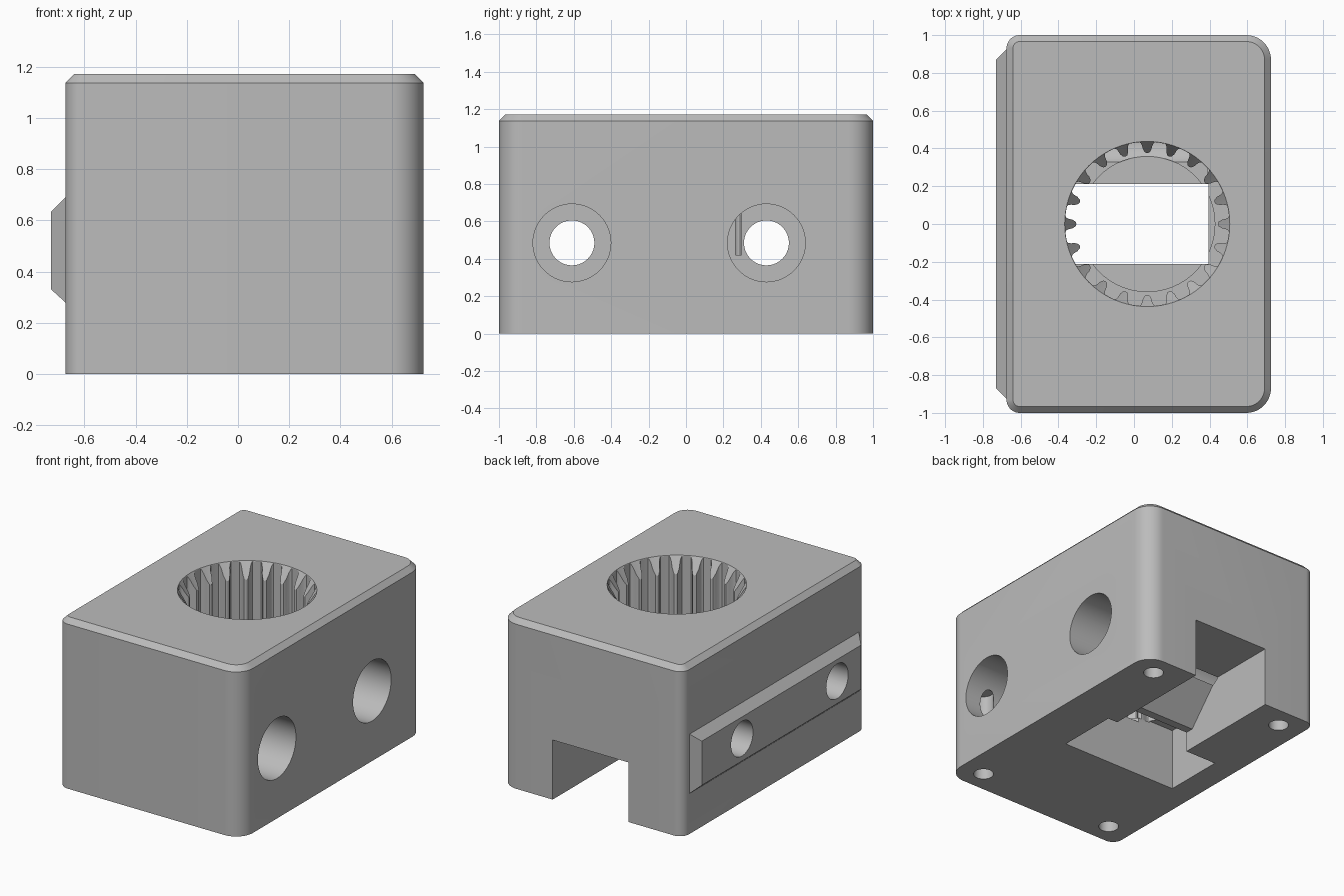
import bpy, bmesh
from math import sin, cos, pi, radians
from mathutils import Matrix

cube = bpy.data.objects.get("Cube")
if cube:
    bpy.data.objects.remove(cube, do_unlink=True)

grey = bpy.data.materials.new("Plain grey")
grey.use_nodes = True
colour = (0.5, 0.5, 0.5, 1)
grey.diffuse_color = colour
grey.node_tree.nodes["Principled BSDF"].inputs["Base Color"].default_value = colour

ALONG_X = Matrix(((0, 0, 1, 0), (1, 0, 0, 0), (0, 1, 0, 0), (0, 0, 0, 1)))


def loft(name, sections, along_x=False):
    """Join matching outlines, each a (height, points) pair, into a closed solid."""
    bm = bmesh.new()
    rings = [[bm.verts.new((u, v, h)) for u, v in pts] for h, pts in sections]
    n = len(rings[0])
    for low, high in zip(rings, rings[1:]):
        for i in range(n):
            j = (i + 1) % n
            bm.faces.new((low[i], low[j], high[j], high[i]))
    bm.faces.new(rings[0][::-1])
    bm.faces.new(rings[-1])
    if along_x:
        bm.transform(ALONG_X)
    bmesh.ops.recalc_face_normals(bm, faces=bm.faces)
    mesh = bpy.data.meshes.new(name)
    bm.to_mesh(mesh)
    bm.free()
    mesh.materials.append(grey)
    obj = bpy.data.objects.new(name, mesh)
    bpy.context.collection.objects.link(obj)
    return obj


def prism(name, pts, a, b, along_x=False):
    return loft(name, [(a, pts), (b, pts)], along_x)


def rect(u0, v0, u1, v1):
    return [(u0, v0), (u1, v0), (u1, v1), (u0, v1)]


def circle(u, v, r, n=64):
    return [(u + r * cos(2 * pi * i / n), v + r * sin(2 * pi * i / n)) for i in range(n)]


def combine(target, tool, operation):
    """Apply a boolean and discard the tool."""
    mod = target.modifiers.new("Cut", 'BOOLEAN')
    mod.operation, mod.solver, mod.object = operation, 'EXACT', tool
    bpy.context.view_layer.objects.active = target
    bpy.ops.object.modifier_apply(modifier=mod.name)
    bpy.data.objects.remove(tool, do_unlink=True)


def body_outline(inset=0):
    pts = []
    corners = [(1, 1, .13), (-1, 1, .07), (-1, -1, .07), (1, -1, .13)]
    for k, (sx, sy, r) in enumerate(corners):
        cx = .725 - r if sx > 0 else -.675 + r
        cy = sy * (1 - r)
        for i in range(13):
            a = (k + i / 12) * pi / 2
            pts.append((cx + (r - inset) * cos(a), cy + (r - inset) * sin(a)))
    return pts


# Block with rounded upright corners and a chamfered top
body = loft("housing", [(0, body_outline()), (1.138, body_outline()),
                        (1.172, body_outline(.034))])

# Bevelled locating rail on the side
rail = loft("rail", [(-.73, rect(-.87, .33, .87, .635)),
                     (-.675, rect(-.925, .28, .925, .69)),
                     (-.6, rect(-.925, .28, .925, .69))], True)
combine(body, rail, 'UNION')

# Splined bore with a tapered mouth and a shallow floor recess
BX, R_OUT, R_IN, TEETH = .07, .435, .375, 20
tooth = [(-.3, 1), (-.25, .9), (-.21, .7), (-.18, .35), (-.1, .06), (0, 0),
         (.1, .06), (.18, .35), (.21, .7), (.25, .9), (.3, 1), (.5, 1)]
spline = []
for k in range(TEETH):
    for offset, depth in tooth:
        a = 2 * pi * (k + offset) / TEETH
        r = R_IN + (R_OUT - R_IN) * depth
        spline.append((BX + r * cos(a), r * sin(a)))
combine(body, prism("bore", spline, .42, 1.3), 'DIFFERENCE')
mouth = loft("mouth", [(1.05, circle(BX, 0, .365, 80)), (1.172, circle(BX, 0, .437, 80)),
                       (1.3, circle(BX, 0, .437, 80))])
combine(body, mouth, 'DIFFERENCE')
combine(body, prism("recess", circle(BX, 0, .358), .39, .5), 'DIFFERENCE')

# Pocket in the underside and the stepped slot leading to the back
combine(body, prism("pocket", rect(-.5, -.213, .394, .213), -.1, .43), 'DIFFERENCE')
slot = [(.1, -.1), (1.1, -.1), (1.1, .412), (.51, .412), (.27, .14), (.1, .14)]
combine(body, prism("slot", slot, -.262, .32, True), 'DIFFERENCE')

# Two counterbored cross holes
for y in (-.61, .43):
    combine(body, prism("cross_hole", circle(y, .485, .12), -1, 1, True), 'DIFFERENCE')
    combine(body, prism("counterbore", circle(y, .485, .208), .388, 1, True), 'DIFFERENCE')

# Blind screw holes in the underside
for x in (-.5, .55):
    for y in (-.85, .85):
        combine(body, prism("screw_hole", circle(x, y, .064, 32), -.1, .61), 'DIFFERENCE')

bpy.ops.object.select_all(action='DESELECT')
body.select_set(True)
bpy.context.view_layer.objects.active = body
bpy.ops.object.shade_smooth_by_angle(angle=radians(30))
